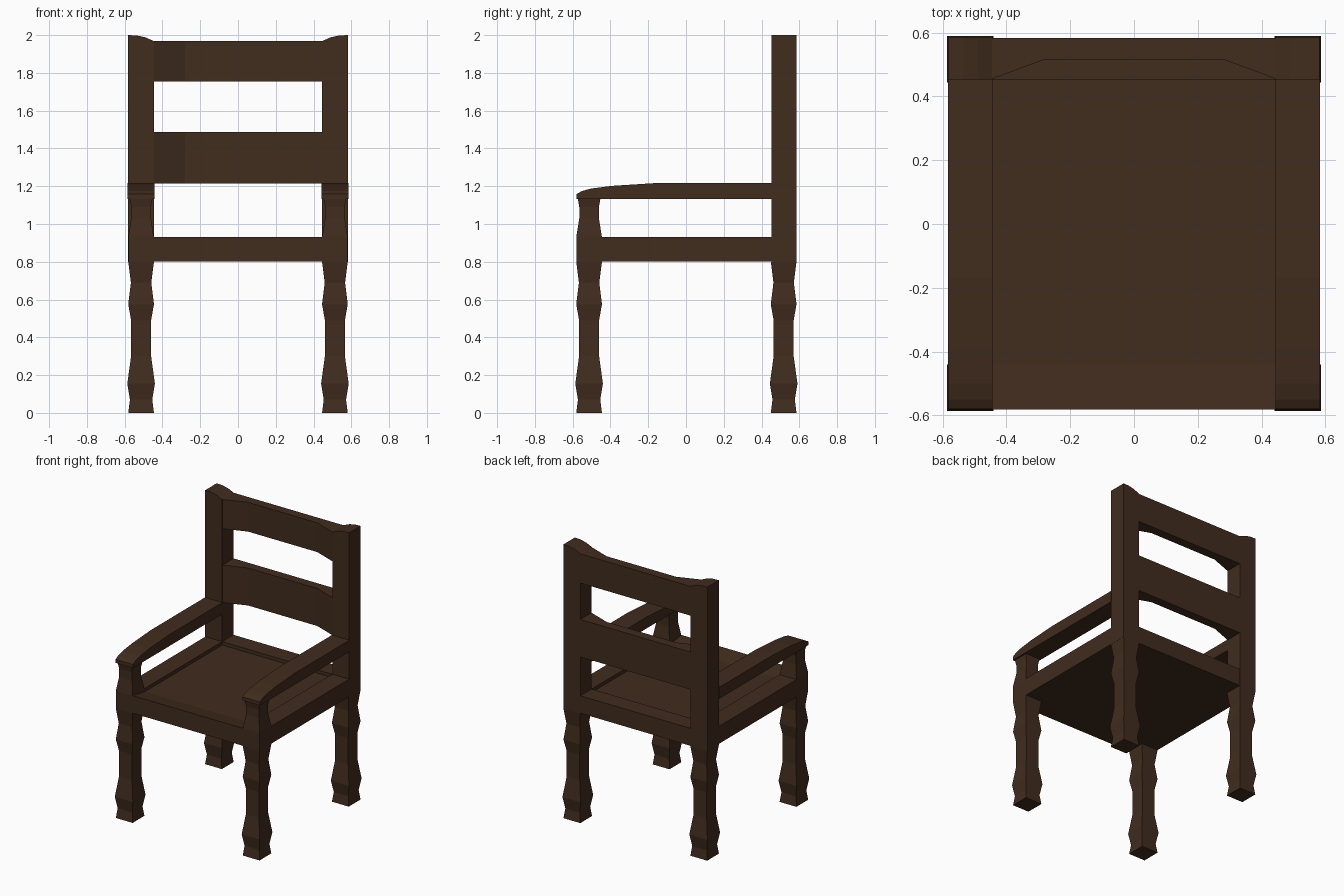
import bpy, bmesh

if "Cube" in bpy.data.objects:
    bpy.data.objects.remove(bpy.data.objects["Cube"])

wood = bpy.data.materials.new("dark_wood")
wood.diffuse_color = (0.052, 0.025, 0.0125, 1)
wood.use_nodes = True
wood.node_tree.nodes["Principled BSDF"].inputs["Base Color"].default_value = wood.diffuse_color

C = 0.513   # leg centre offset in x
IN = 0.445  # inner face of the legs and posts
OUT = 0.582


def finish(name, bm):
    bmesh.ops.recalc_face_normals(bm, faces=bm.faces)
    me = bpy.data.meshes.new(name)
    bm.to_mesh(me)
    bm.free()
    me.materials.append(wood)
    ob = bpy.data.objects.new(name, me)
    bpy.context.collection.objects.link(ob)
    return ob


def prism(name, outline, a, b, place):
    """Extrude a 2D outline from a to b; place(u, v, w) gives the 3D point."""
    bm = bmesh.new()
    lo = [bm.verts.new(place(u, v, a)) for u, v in outline]
    hi = [bm.verts.new(place(u, v, b)) for u, v in outline]
    n = len(outline)
    bm.faces.new(lo)
    bm.faces.new(hi)
    for i in range(n):
        j = (i + 1) % n
        bm.faces.new((lo[i], lo[j], hi[j], hi[i]))
    return finish(name, bm)


def square_turned(name, x, y, profile):
    """Square-section leg following (height, half width) pairs."""
    bm = bmesh.new()
    rings = [[bm.verts.new((x + sx * h, y + sy * h, z))
              for sx, sy in ((-1, -1), (1, -1), (1, 1), (-1, 1))] for z, h in profile]
    for r, s in zip(rings, rings[1:]):
        for i in range(4):
            j = (i + 1) % 4
            bm.faces.new((r[i], r[j], s[j], s[i]))
    bm.faces.new(rings[0])
    bm.faces.new(rings[-1])
    return finish(name, bm)


lower = [(0, .068), (.07, .059), (.155, .073), (.3, .053), (.49, .053),
         (.575, .068), (.69, .054), (.8, .068)]
upper = [(.93, .068), (1.03, .052), (1.09, .052), (1.135, .06)]

# back post outline (x, z) with the top rounded off towards the middle
post = [(IN, .8), (OUT, .8), (OUT, 2.0), (.535, 1.998), (.49, 1.988), (IN, 1.968)]

# armrest outline (y, z) drooping at the front
arm = [(.455, 1.132), (.455, 1.216), (-.17, 1.216), (-.39, 1.202), (-.5, 1.188),
       (-.55, 1.175), (-.58, 1.158), (-.58, 1.132)]

# side rail outline (y, z)
rail = [(-IN, .802), (.455, .802), (.455, .93), (-IN, .93)]

for s, side in ((-1, "left"), (1, "right")):
    square_turned(f"front_leg_{side}", s * C, -C, lower + upper)
    square_turned(f"back_leg_{side}", s * C, .517, lower)
    prism(f"back_post_{side}", post, .453, .585, lambda u, v, w: (s * u, w, v))
    prism(f"armrest_{side}", arm, .443, .584, lambda u, v, w: (s * w, u, v))
    prism(f"side_rail_{side}", rail, IN, .581, lambda u, v, w: (s * w, u, v))

# seat (y, z): scooped slightly below the front and back rails
seat = [(-.581, .802), (.583, .802), (.583, .93), (.453, .93), (.453, .905),
        (-.44, .905), (-.581, .93)]
prism("seat", seat, -IN, IN, lambda u, v, w: (w, u, v))

# back slats: flat behind, hollowed in front
slat = [(-IN, .584), (-IN, .455), (-.28, .516), (.28, .516), (IN, .455), (IN, .584)]
for name, a, b in (("top_slat", 1.754, 1.968), ("lower_slat", 1.214, 1.488)):
    prism(name, slat, a, b, lambda u, v, w: (u, v, w))
